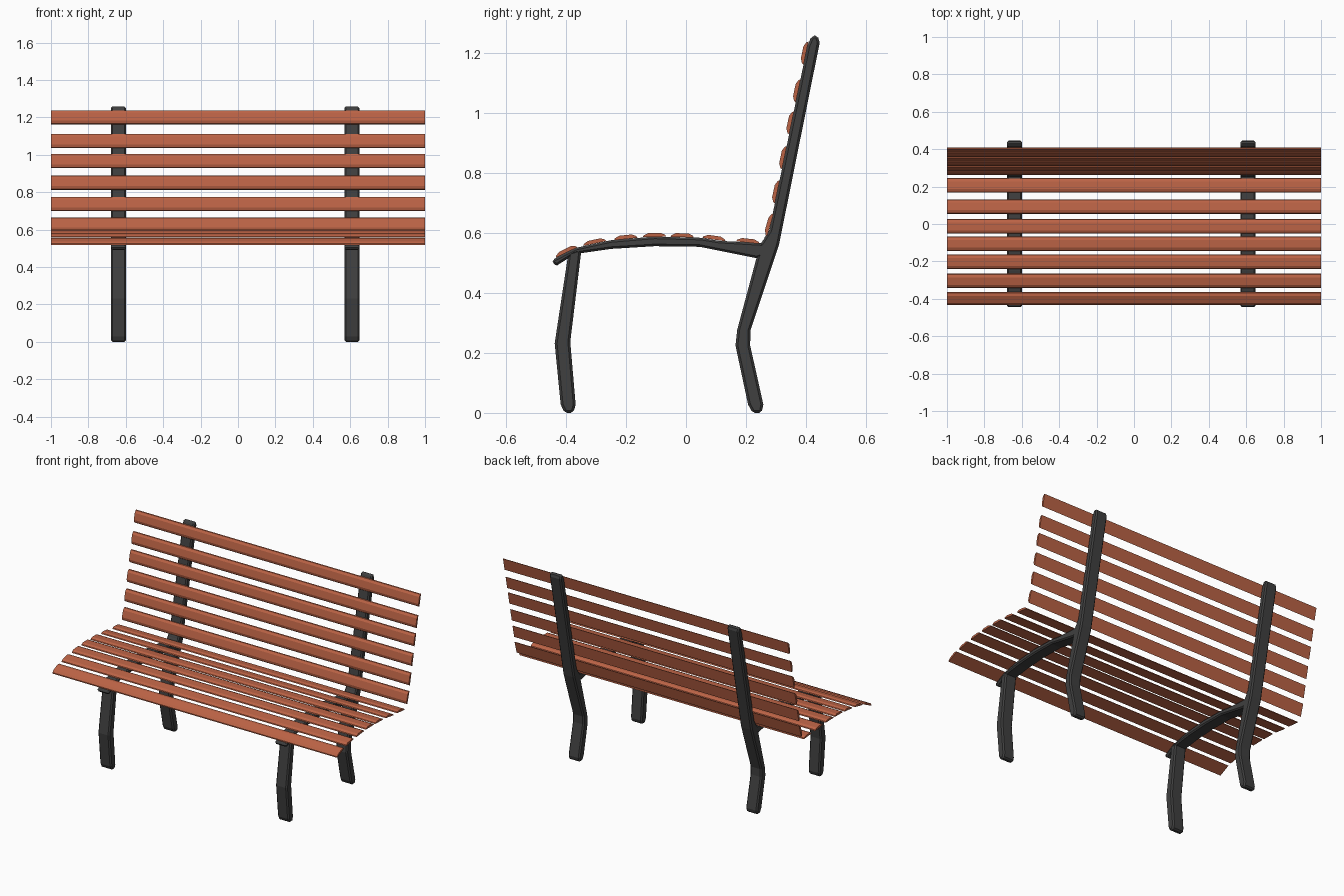
import bpy, bmesh
from math import radians, sin, cos

if "Cube" in bpy.data.objects:
    bpy.data.objects.remove(bpy.data.objects["Cube"])


def material(name, color):
    m = bpy.data.materials.new(name)
    m.diffuse_color = color
    m.use_nodes = True
    m.node_tree.nodes["Principled BSDF"].inputs["Base Color"].default_value = m.diffuse_color
    return m


wood = material("wood", (0.50, 0.125, 0.06, 1))
iron = material("iron", (0.05, 0.05, 0.05, 1))


def extrude(name, profile, x0, x1, mat, bevel=0):
    """Extrude a (y, z) outline along x."""
    bm = bmesh.new()
    face = bm.faces.new([bm.verts.new((x0, y, z)) for y, z in profile])
    res = bmesh.ops.extrude_face_region(bm, geom=[face])
    moved = [v for v in res["geom"] if isinstance(v, bmesh.types.BMVert)]
    bmesh.ops.translate(bm, verts=moved, vec=(x1 - x0, 0, 0))
    bmesh.ops.recalc_face_normals(bm, faces=bm.faces)
    me = bpy.data.meshes.new(name)
    bm.to_mesh(me)
    bm.free()
    me.materials.append(mat)
    ob = bpy.data.objects.new(name, me)
    bpy.context.collection.objects.link(ob)
    if bevel:
        mod = ob.modifiers.new("bevel", "BEVEL")
        mod.width = bevel
        mod.segments = 1
        mod.limit_method = "ANGLE"
        mod.angle_limit = radians(60)
    return ob


# Side outlines of the frame pieces
back_post = [(0.222, 0), (0.252, 0), (0.258, 0.028), (0.214, 0.225), (0.215, 0.275),
             (0.31, 0.56), (0.446, 1.235), (0.439, 1.259), (0.419, 1.257), (0.405, 1.225),
             (0.278, 0.61), (0.262, 0.585), (0.236, 0.52), (0.171, 0.278), (0.165, 0.225),
             (0.207, 0.028)]
front_leg = [(-0.405, 0), (-0.376, 0), (-0.368, 0.027), (-0.386, 0.237), (-0.348, 0.55),
             (-0.392, 0.535), (-0.438, 0.232), (-0.418, 0.028)]
seat_rail = [(-0.445, 0.497), (-0.430, 0.492), (-0.37, 0.53), (-0.25, 0.547), (-0.105, 0.556),
             (0.045, 0.554), (0.235, 0.516), (0.285, 0.53), (0.275, 0.60), (0.250, 0.566),
             (0.11, 0.574), (0.05, 0.584), (-0.105, 0.588), (-0.25, 0.576), (-0.37, 0.55),
             (-0.445, 0.511)]

# Two frames
for side, x in (("left", -0.639), ("right", 0.609)):
    for name, outline in (("back_post", back_post), ("front_leg", front_leg),
                          ("seat_rail", seat_rail)):
        extrude(f"{name}_{side}", outline, x - 0.04, x + 0.04, iron, 0.008)

# Domed slat cross-section: across the width, then thickness
section = [(-0.039, 0), (0.039, 0), (0.036, 0.006), (0.021, 0.013), (-0.021, 0.013), (-0.036, 0.006)]


def slat(name, y, z, tilt):
    c, s = cos(radians(tilt)), sin(radians(tilt))
    extrude(name, [(y + u * c - v * s, z + u * s + v * c) for u, v in section], -1, 1, wood)


# Seat slats follow the curved rail
seat = [(-0.398, 0.535, 26), (-0.304, 0.565, 12), (-0.201, 0.580, 6), (-0.105, 0.587, 1),
        (-0.013, 0.586, -1), (0.093, 0.578, -8), (0.206, 0.568, -6)]
for i, (y, z, tilt) in enumerate(seat):
    slat(f"seat_slat_{i + 1}", y, z, tilt)

# Back slats lie on the leaning posts
for i, z in enumerate((0.627, 0.737, 0.851, 0.967, 1.074, 1.200)):
    slat(f"back_slat_{i + 1}", 0.276 + (z - 0.6) * 0.207, z, 74 if i == 0 else 78)
